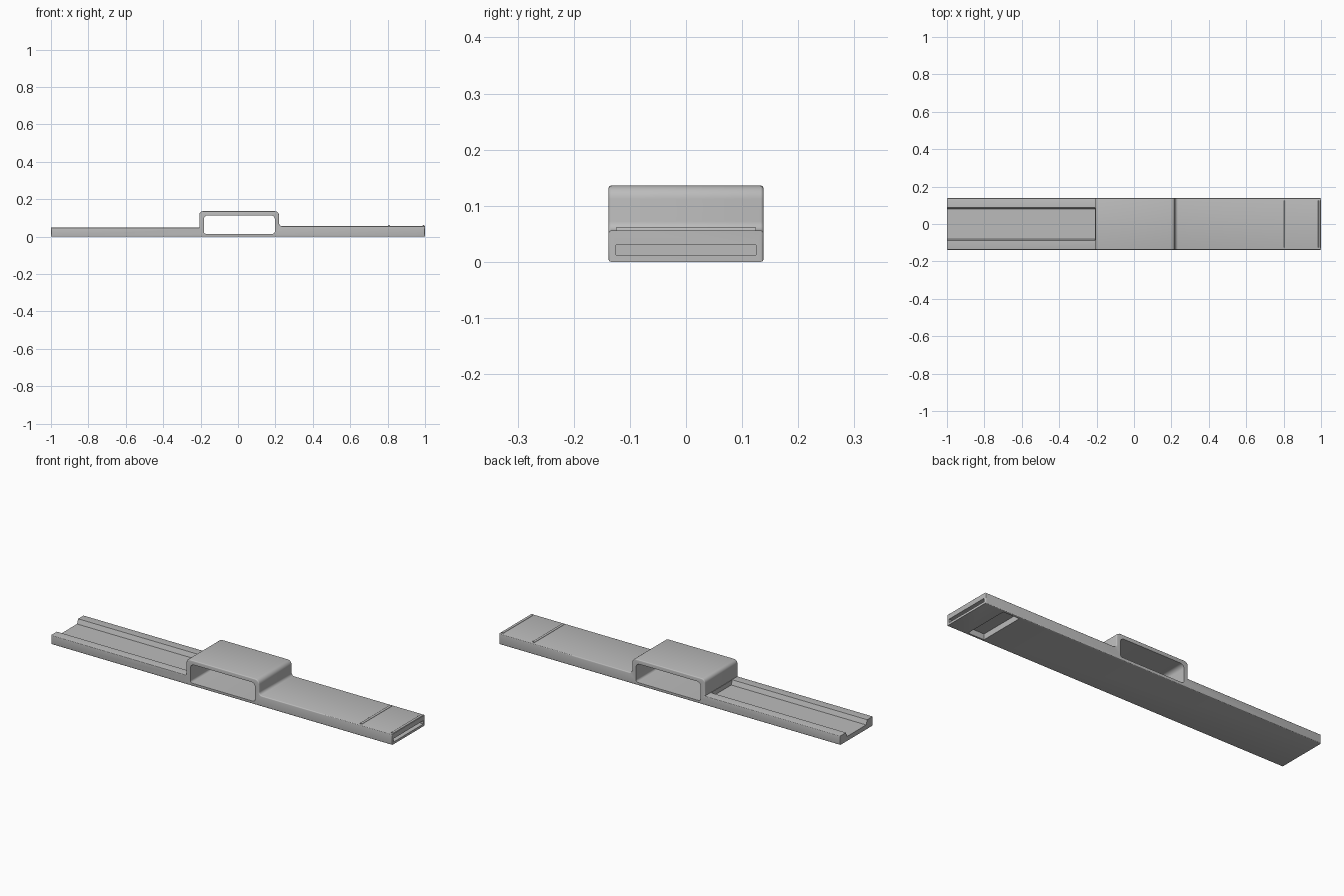
import bpy, bmesh, math
from mathutils import Vector

if "Cube" in bpy.data.objects:
    bpy.data.objects.remove(bpy.data.objects["Cube"], do_unlink=True)

grey = bpy.data.materials.new("light grey")
grey.use_nodes = True
colour = (0.5, 0.5, 0.5, 1)
grey.diffuse_color = colour
grey.node_tree.nodes["Principled BSDF"].inputs["Base Color"].default_value = colour

HALF = 0.138  # half width of the bar


def rounded(corners, steps=6):
    """Outline with each (a, b, radius) right-angle corner turned into an arc."""
    out = []
    for i, (a, b, r) in enumerate(corners):
        p = Vector((a, b))
        if r == 0:
            out.append(p)
            continue
        u = (Vector(corners[i - 1][:2]) - p).normalized()
        v = (Vector(corners[(i + 1) % len(corners)][:2]) - p).normalized()
        centre = p + (u + v) * r
        for k in range(steps + 1):
            t = math.pi / 2 * k / steps
            out.append(centre - v * r * math.cos(t) - u * r * math.sin(t))
    return out


def prism(name, outline, start, end, axis="y", edge_round=0):
    """Extrude an outline (x, z) along y, or (y, z) along x."""
    def place(p, d):
        return (p.x, d, p.y) if axis == "y" else (d, p.x, p.y)

    bm = bmesh.new()
    face = bm.faces.new([bm.verts.new(place(p, start)) for p in outline])
    top = bmesh.ops.extrude_face_region(bm, geom=[face])["geom"]
    shift = Vector(place(Vector((0, 0)), end - start))
    bmesh.ops.translate(bm, verts=[g for g in top if isinstance(g, bmesh.types.BMVert)], vec=shift)
    bmesh.ops.recalc_face_normals(bm, faces=bm.faces)
    if edge_round:
        rim = [e for e in bm.edges if abs(e.verts[0].co.y - e.verts[1].co.y) < 1e-5]
        bmesh.ops.bevel(bm, geom=rim, offset=edge_round, segments=3, profile=0.5, affect="EDGES")
    mesh = bpy.data.meshes.new(name)
    bm.to_mesh(mesh)
    bm.free()
    mesh.materials.append(grey)
    obj = bpy.data.objects.new(name, mesh)
    bpy.context.collection.objects.link(obj)
    return obj


def box(name, x0, x1, half, z0, z1):
    return prism(name, [Vector(p) for p in ((x0, z0), (x1, z0), (x1, z1), (x0, z1))], -half, half)


def activate(obj):
    bpy.ops.object.select_all(action="DESELECT")
    obj.select_set(True)
    bpy.context.view_layer.objects.active = obj


def cut(obj, cutter):
    cutter.hide_render = True
    mod = obj.modifiers.new("cut", "BOOLEAN")
    mod.operation, mod.solver, mod.object = "DIFFERENCE", "EXACT", cutter
    activate(obj)
    bpy.ops.object.modifier_apply(modifier=mod.name)
    bpy.data.objects.remove(cutter, do_unlink=True)


# Bar with raised bridge, as one side profile
body = prism("bar_with_bridge", rounded([
    (-1, 0, 0), (1, 0, 0), (1, 0.056, 0), (0.22, 0.056, 0.016),
    (0.22, 0.136, 0.024), (-0.207, 0.136, 0.02), (-0.207, 0.048, 0), (-1, 0.048, 0),
]), -HALF, HALF, edge_round=0.005)

# Opening through the bridge
cut(body, prism("bridge_opening", rounded([
    (-0.183, 0.015, 0.012), (0.197, 0.015, 0.012),
    (0.197, 0.114, 0.022), (-0.183, 0.114, 0.022),
]), -0.3, 0.3))

# Long channel between the two rails
cut(body, prism("rail_channel", [Vector(p) for p in (
    (-0.08, 0.024), (0.08, 0.024), (0.09, 0.05), (0.09, 0.08), (-0.09, 0.08), (-0.09, 0.05),
)], -1.1, -0.209, axis="x"))

# Strap slot in the end, and its exit underneath
cut(body, box("strap_slot", 0.84, 1.1, 0.125, 0.012, 0.03))
cut(body, box("strap_exit", 0.79, 0.885, 0.125, -0.05, 0.03))

# Low cross ribs on the plain end
ribs = []
for name, x in (("inner_rib", 0.808), ("end_rib", 0.991)):
    ribs.append(prism(name, rounded([
        (x - 0.006, 0.05, 0), (x + 0.006, 0.05, 0),
        (x + 0.006, 0.061, 0.004), (x - 0.006, 0.061, 0.004),
    ]), -0.125, 0.125))

for obj in [body] + ribs:
    activate(obj)
    bpy.ops.object.shade_smooth_by_angle(angle=math.radians(32))
